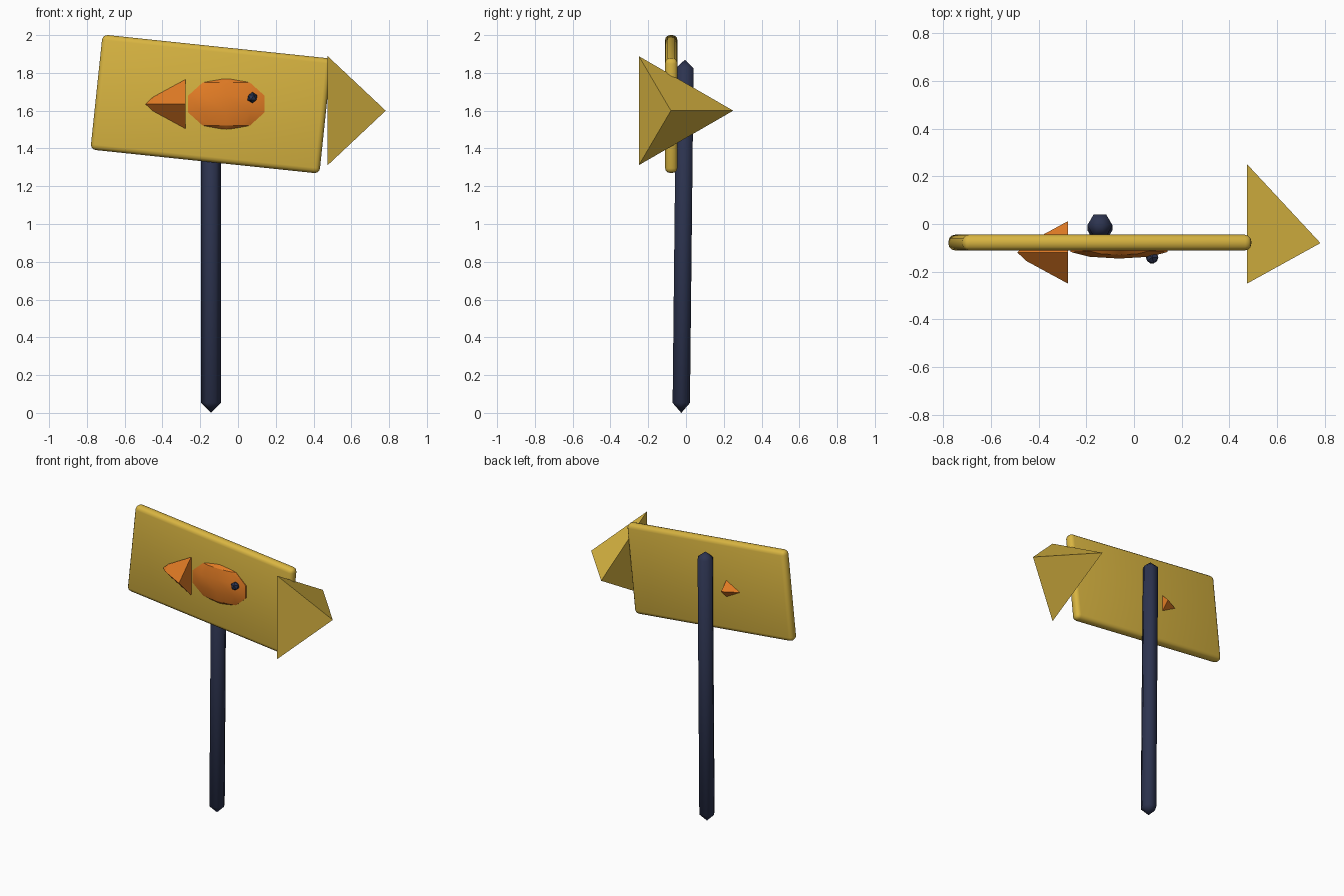
import bpy, bmesh, math
from mathutils import Matrix, Vector

if "Cube" in bpy.data.objects:
    bpy.data.objects.remove(bpy.data.objects["Cube"])


def material(name, rgb):
    m = bpy.data.materials.new(name)
    m.diffuse_color = (*rgb, 1)
    m.use_nodes = True
    m.node_tree.nodes["Principled BSDF"].inputs["Base Color"].default_value = m.diffuse_color
    return m


GOLD = material("gold", (0.69, 0.46, 0.053))
ORANGE = material("orange", (0.76, 0.2, 0.018))
NAVY = material("navy", (0.026, 0.034, 0.08))


def finish(bm, name, mat, smooth=None):
    bmesh.ops.recalc_face_normals(bm, faces=bm.faces)
    me = bpy.data.meshes.new(name)
    bm.to_mesh(me)
    bm.free()
    me.materials.append(mat)
    ob = bpy.data.objects.new(name, me)
    bpy.context.collection.objects.link(ob)
    if smooth:
        bpy.ops.object.select_all(action='DESELECT')
        ob.select_set(True)
        bpy.context.view_layer.objects.active = ob
        bpy.ops.object.shade_smooth_by_angle(angle=math.radians(smooth))
    return ob


def spindle(name, mat, sections, sides, along, turn=0, smooth=None):
    """Skin rings (centre, radius) along 'x' or 'z'; radius 0 makes a point."""
    bm = bmesh.new()
    rings = []
    for centre, r in sections:
        c = Vector(centre)
        ring = []
        for i in range(sides if r else 1):
            a = turn + math.tau * i / sides
            u, v = r * math.cos(a), r * math.sin(a)
            off = Vector((0, u, v)) if along == 'x' else Vector((u, v, 0))
            ring.append(bm.verts.new(c + off))
        rings.append(ring)
    for a, b in zip(rings, rings[1:]):
        for i in range(sides):
            j = (i + 1) % sides
            quad = [a[i % len(a)], a[j % len(a)], b[j % len(b)], b[i % len(b)]]
            bm.faces.new(list(dict.fromkeys(quad)))
    for ring in (rings[0], rings[-1]):
        if len(ring) > 2:
            bm.faces.new(ring)
    return finish(bm, name, mat, smooth)


# Slightly leaning six-sided post with pointed ends
spindle("post", NAVY, [((-0.143, -0.025, 0), 0), ((-0.143, -0.025, 0.053), 0.053),
                       ((-0.143, -0.006, 1.825), 0.053), ((-0.143, -0.006, 1.87), 0)],
        6, 'z', smooth=62)

# Tilted board with rounded edges
bm = bmesh.new()
bmesh.ops.create_cube(bm, size=1, matrix=Matrix.Diagonal((1.219, 0.066, 0.612, 1)))
bmesh.ops.bevel(bm, geom=bm.edges[:], offset=0.028, segments=3, profile=0.5, affect='EDGES')
bm.transform(Matrix.Translation((-0.143, -0.078, 1.635)) @ Matrix.Rotation(math.radians(6), 4, 'Y'))
finish(bm, "board", GOLD, 35)

# Three-sided arrow head
spindle("arrow_head", GOLD, [((0.475, -0.083, 1.60), 0.333), ((0.782, -0.08, 1.60), 0)], 3, 'x')

# Flattened fish body
bm = bmesh.new()
bmesh.ops.create_uvsphere(bm, u_segments=10, v_segments=5, radius=1)
bm.transform(Matrix.Translation((-0.062, -0.105, 1.635)) @ Matrix.Diagonal((0.225, 0.042, 0.14, 1)))
finish(bm, "fish_body", ORANGE, 30)

# Four-sided tail pushed through the board
spindle("fish_tail", ORANGE, [((-0.49, -0.119, 1.635), 0), ((-0.45, -0.119, 1.635), 0.037),
                              ((-0.277, -0.119, 1.635), 0.131)], 4, 'x')

# Eye
bm = bmesh.new()
bmesh.ops.create_icosphere(bm, subdivisions=1, radius=0.029)
bm.transform(Matrix.Translation((0.076, -0.14, 1.669)))
finish(bm, "fish_eye", NAVY)
